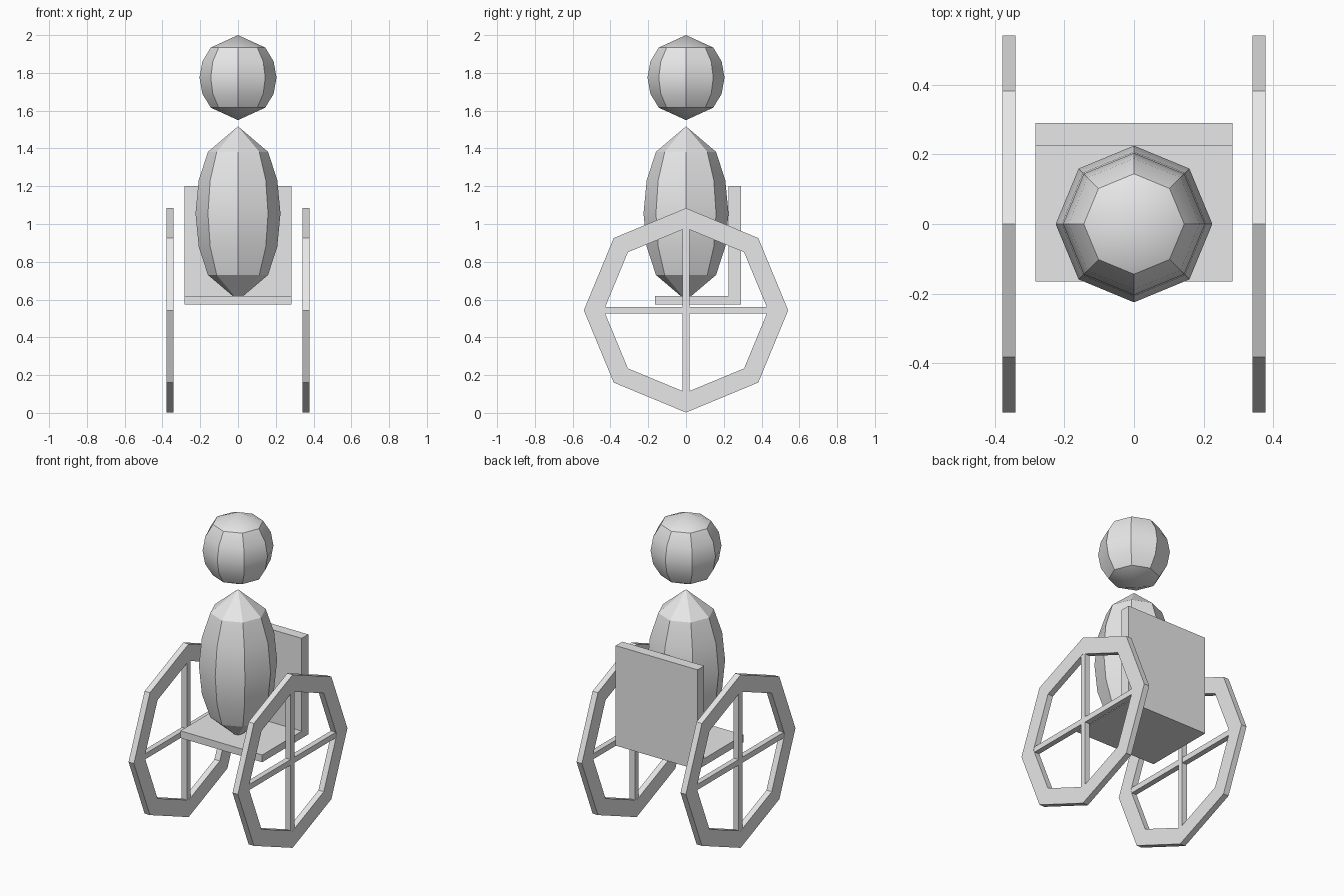
import bpy, bmesh
from math import pi, sin, cos, radians

old = bpy.data.objects.get("Cube")
if old:
    bpy.data.objects.remove(old, do_unlink=True)

grey = bpy.data.materials.new("plain grey")
grey.use_nodes = True
grey.diffuse_color = (0.8, 0.8, 0.8, 1)
grey.node_tree.nodes["Principled BSDF"].inputs["Base Color"].default_value = (0.8, 0.8, 0.8, 1)

SIDES = 8


def finish(name, bm, smooth=False):
    """Turn a bmesh into a named grey object."""
    bmesh.ops.recalc_face_normals(bm, faces=bm.faces)
    mesh = bpy.data.meshes.new(name)
    bm.to_mesh(mesh)
    bm.free()
    mesh.materials.append(grey)
    obj = bpy.data.objects.new(name, mesh)
    bpy.context.collection.objects.link(obj)
    if smooth:
        bpy.ops.object.select_all(action='DESELECT')
        obj.select_set(True)
        bpy.context.view_layer.objects.active = obj
        bpy.ops.object.shade_smooth_by_angle(angle=radians(30))
    return obj


def box(name, low, high):
    bm = bmesh.new()
    bmesh.ops.create_cube(bm, size=1)
    for v in bm.verts:
        v.co = [(a + b) / 2 + c * (b - a) for a, b, c in zip(low, high, v.co)]
    return finish(name, bm)


def ellipsoid(name, radius, half_height, centre_z):
    """Eight-sided ellipsoid with plain pointed caps above and below 45 degrees."""
    bm = bmesh.new()
    rings = []
    for lat in (45, 22.5, 0, -22.5, -45):
        r, z = radius * cos(radians(lat)), centre_z + half_height * sin(radians(lat))
        rings.append([bm.verts.new((r * cos(2 * pi * i / SIDES), r * sin(2 * pi * i / SIDES), z))
                      for i in range(SIDES)])
    top = bm.verts.new((0, 0, centre_z + half_height))
    bottom = bm.verts.new((0, 0, centre_z - half_height))
    for i in range(SIDES):
        j = (i + 1) % SIDES
        bm.faces.new((top, rings[0][i], rings[0][j]))
        bm.faces.new((bottom, rings[-1][j], rings[-1][i]))
        for a, b in zip(rings, rings[1:]):
            bm.faces.new((a[i], b[i], b[j], a[j]))
    return finish(name, bm, smooth=True)


def wheel_rim(name, x0, x1, outer, inner, centre_z):
    """Octagonal ring with a square section."""
    bm = bmesh.new()
    section = ((x0, outer), (x1, outer), (x1, inner), (x0, inner))
    loops = [[bm.verts.new((x, r * cos(2 * pi * i / SIDES), centre_z + r * sin(2 * pi * i / SIDES)))
              for x, r in section] for i in range(SIDES)]
    for i in range(SIDES):
        a, b = loops[i], loops[(i + 1) % SIDES]
        for k in range(4):
            m = (k + 1) % 4
            bm.faces.new((a[k], a[m], b[m], b[k]))
    return finish(name, bm)


# Rider
ellipsoid("head", 0.204, 0.225, 1.775)
ellipsoid("torso", 0.225, 0.461, 1.056)

# Chair
box("seat", (-0.283, -0.165, 0.575), (0.283, 0.29, 0.62))
box("backrest", (-0.283, 0.225, 0.62), (0.283, 0.29, 1.2))

# Wheels with crossed spokes
HUB_Z, REACH, HALF = 0.543, 0.436, 0.0175
for side, sign in (("left", 1), ("right", -1)):
    x0, x1 = sorted((sign * 0.341, sign * 0.378))
    wheel_rim(side + "_wheel_rim", x0, x1, 0.541, 0.435, HUB_Z)
    s0, s1 = x0 + 0.001, x1 - 0.001
    box(side + "_upright_spoke", (s0, -HALF, HUB_Z - REACH), (s1, HALF, HUB_Z + REACH))
    box(side + "_level_spoke", (s0 + 0.0005, -REACH, HUB_Z - HALF), (s1 - 0.0005, REACH, HUB_Z + HALF))
